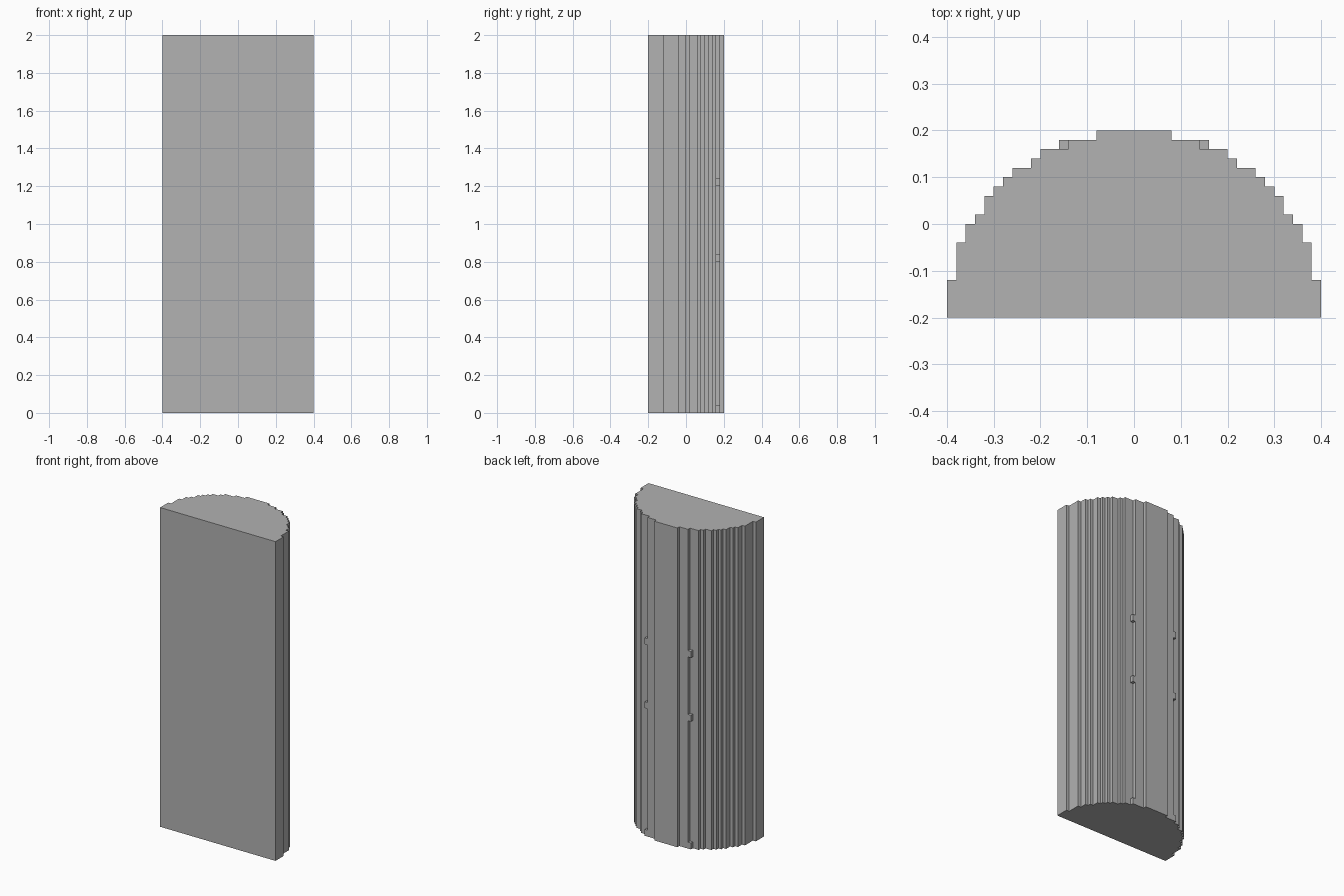
import bpy
import bmesh

cube = bpy.data.objects.get("Cube")
if cube:
    bpy.data.objects.remove(cube, do_unlink=True)

grey = bpy.data.materials.new("stone grey")
grey.use_nodes = True
colour = (0.445, 0.445, 0.445, 1)
grey.diffuse_color = colour
grey.node_tree.nodes["Principled BSDF"].inputs["Base Color"].default_value = colour

HEIGHT = 2.0


def extrude_outline(name, outline, bottom, top):
    """Closed prism from an xy outline."""
    bm = bmesh.new()
    base = bm.faces.new([bm.verts.new((x, y, bottom)) for x, y in outline])
    result = bmesh.ops.extrude_face_region(bm, geom=[base])
    raised = [v for v in result["geom"] if isinstance(v, bmesh.types.BMVert)]
    bmesh.ops.translate(bm, verts=raised, vec=(0, 0, top - bottom))
    bmesh.ops.recalc_face_normals(bm, faces=bm.faces)
    mesh = bpy.data.meshes.new(name)
    bm.to_mesh(mesh)
    bm.free()
    mesh.materials.append(grey)
    obj = bpy.data.objects.new(name, mesh)
    bpy.context.collection.objects.link(obj)
    return obj


# Half-round column: (half width, y where that step ends)
steps = [(0.40, -0.12), (0.38, -0.04), (0.36, 0.0), (0.34, 0.02),
         (0.32, 0.06), (0.30, 0.08), (0.28, 0.10), (0.26, 0.12),
         (0.22, 0.14), (0.20, 0.16), (0.14, 0.18), (0.08, 0.20)]
right_edge = []
y = -0.20
for half_width, y_end in steps:
    right_edge += [(half_width, y), (half_width, y_end)]
    y = y_end
left_edge = [(-x, y) for x, y in reversed(right_edge)]
extrude_outline("half_round_column", right_edge + left_edge, 0, HEIGHT)

# Small tabs in the rear step corners, at three heights on both sides
for side, sign in (("left", 1), ("right", -1)):
    for level, z in (("bottom", 0.0), ("middle", 0.80), ("upper", 1.20)):
        corners = [(sign * 0.14, 0.16), (sign * 0.16, 0.16),
                   (sign * 0.16, 0.18), (sign * 0.14, 0.18)]
        extrude_outline(f"{level}_tab_{side}", corners, z, z + 0.04)
